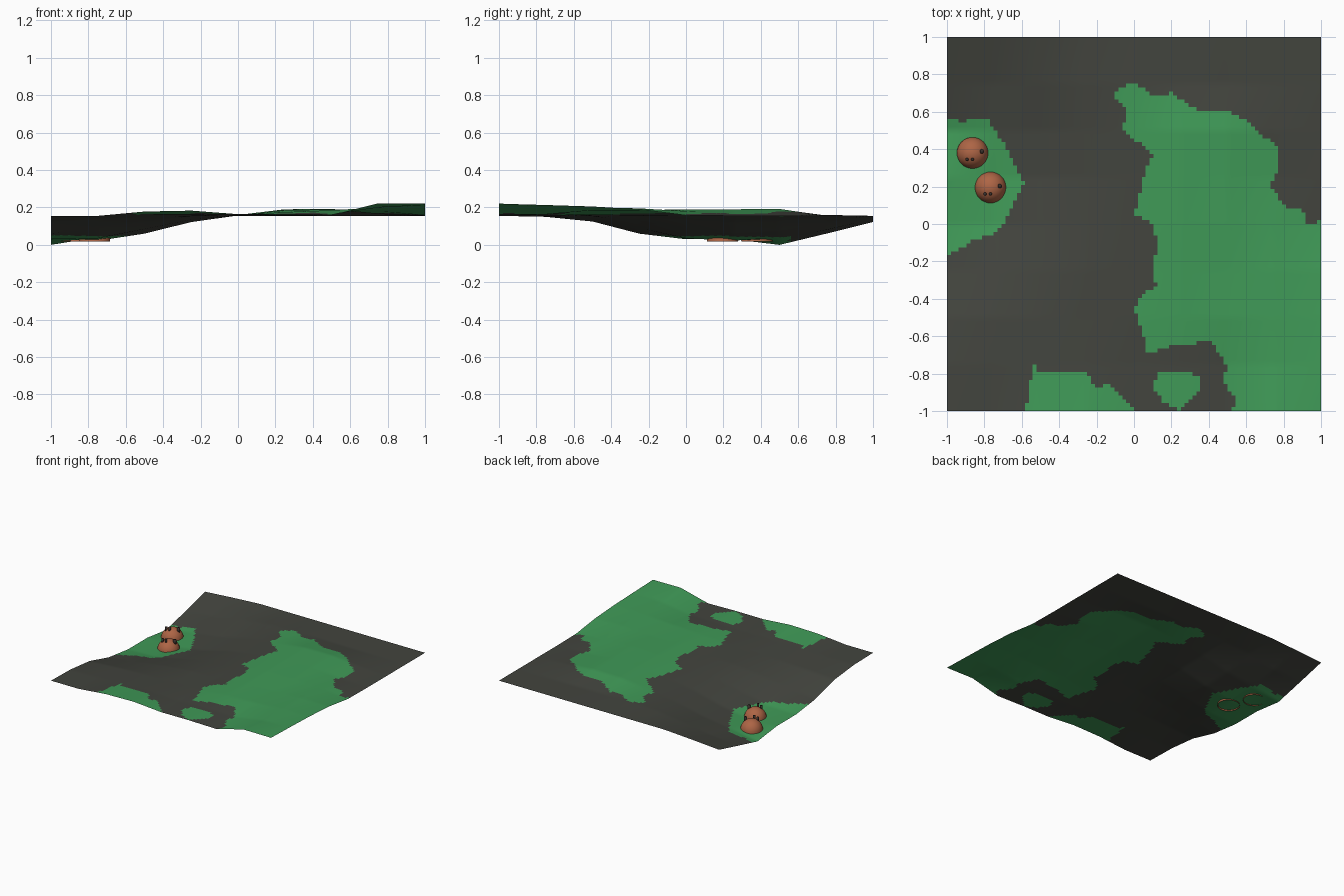
import bpy, bmesh, math
from mathutils import Vector

if "Cube" in bpy.data.objects:
    bpy.data.objects.remove(bpy.data.objects["Cube"])

def mat(name, col):
    m = bpy.data.materials.new(name)
    m.diffuse_color = (*col, 1)
    m.use_nodes = True
    m.node_tree.nodes["Principled BSDF"].inputs["Base Color"].default_value = m.diffuse_color
    return m

soil = mat("soil", (0.055, 0.058, 0.048))
grass = mat("grass", (0.05, 0.32, 0.095))
clay = mat("clay", (0.42, 0.13, 0.06))
dark = mat("dark", (0.04, 0.03, 0.025))

# Terrain heights in hundredths, 0.25 apart, rows from front to back
H = [(15.5, 15.5, 17.8, 18.3, 16.4, 16.5, 16, 22.2, 22),
     (15, 15.2, 16.2, 16.3, 15.7, 16.3, 16.3, 20, 21.3),
     (12.5, 14, 15, 15.3, 16, 17.5, 18.5, 20, 20.5),
     (6, 9, 12.5, 15, 15.7, 18, 18.5, 19.5, 19),
     (3, 3.5, 8.5, 13.5, 15.7, 18.5, 19, 18, 15.8),
     (3, 2.2, 6, 12.2, 15.7, 18.8, 19, 16.5, 15.5),
     (0, 4, 7.5, 13, 16, 19, 19.2, 17, 15.5),
     (6, 8, 12, 15, 16, 15.7, 15.5, 15.5, 15.5),
     (12.2, 14, 15.5, 15.5, 15.5, 15.5, 15.5, 15.5, 15.5)]

def height(x, y):
    u, v = (x + 1) * 4, (y + 1) * 4
    i, j = min(max(int(u), 0), 7), min(max(int(v), 0), 7)
    u, v = u - i, v - j
    a = H[j][i] * (1 - u) + H[j][i + 1] * u
    b = H[j + 1][i] * (1 - u) + H[j + 1][i + 1] * u
    return (a * (1 - v) + b * v) / 100

# Outlines of the grassy patches
PATCHES = [
    [(1.1, .03), (.93, 0), (.9, .07), (.82, .09), (.75, .17), (.73, .2), (.77, .3),
     (.78, .4), (.6, .55), (.5, .6), (.35, .6), (.2, .7), (.12, .68), (0, .75),
     (-.08, .73), (-.11, .69), (-.04, .6), (-.06, .5), (0, .45), (.1, .38),
     (.05, .25), (.03, .15), (0, .05), (.09, .01), (.13, -.1), (.1, -.25),
     (.12, -.33), (.04, -.38), (0, -.45), (.05, -.6), (.07, -.69), (.25, -.64),
     (.42, -.63), (.5, -.77), (.47, -.83), (.54, -.94), (.5, -1.1), (1.1, -1.1)],
    [(-1.1, .6), (-.92, .55), (-.78, .56), (-.68, .4), (-.59, .22), (-.7, 0),
     (-.75, -.06), (-.86, -.08), (-.92, -.13), (-1.1, -.2)],
    [(-.58, -1.1), (-.57, -.9), (-.53, -.75), (-.5, -.8), (-.25, -.8), (-.2, -.87),
     (-.13, -.86), (0, -1), (0, -1.1)],
    [(.12, -.8), (.25, -.78), (.35, -.82), (.35, -.9), (.25, -1), (.15, -.95), (.11, -.88)]]

def inside(p, poly):
    hit = False
    for (ax, ay), (bx, by) in zip(poly, poly[1:] + poly[:1]):
        if (ay > p.y) != (by > p.y) and p.x < ax + (p.y - ay) * (bx - ax) / (by - ay):
            hit = not hit
    return hit

def finish(bm, name, *mats):
    for f in bm.faces:
        f.smooth = True
    me = bpy.data.meshes.new(name)
    bm.to_mesh(me)
    bm.free()
    for m in mats:
        me.materials.append(m)
    ob = bpy.data.objects.new(name, me)
    bpy.context.collection.objects.link(ob)
    return ob

# Terrain sheet
bm = bmesh.new()
bmesh.ops.create_grid(bm, x_segments=96, y_segments=96, size=1)
for v in bm.verts:
    v.co.z = height(v.co.x, v.co.y)
for f in bm.faces:
    f.material_index = int(any(inside(f.calc_center_median(), p) for p in PATCHES))
finish(bm, "terrain", soil, grass)

def dome(name, x, y, z, r):
    # Open hemisphere shell
    bm = bmesh.new()
    bmesh.ops.create_uvsphere(bm, u_segments=32, v_segments=16, radius=r)
    bmesh.ops.delete(bm, geom=[v for v in bm.verts if v.co.z < -1e-4], context='VERTS')
    finish(bm, name, clay).location = (x, y, z)
    # Short dark pipes standing on the shell
    for k, (dx, dy, pr) in enumerate([(.05, .008, .012), (-.03, -.035, .009), (.0, -.035, .009)]):
        top = math.sqrt(r * r - dx * dx - dy * dy)
        bm = bmesh.new()
        bmesh.ops.create_cone(bm, cap_ends=True, segments=10, radius1=pr, radius2=pr, depth=.035)
        ob = finish(bm, f"{name}_pipe_{k + 1}", dark)
        ob.location = (x + dx, y + dy, z + top + .006)

dome("rear_dome", -.863, .38, .018, .084)
dome("front_dome", -.767, .195, .018, .084)
